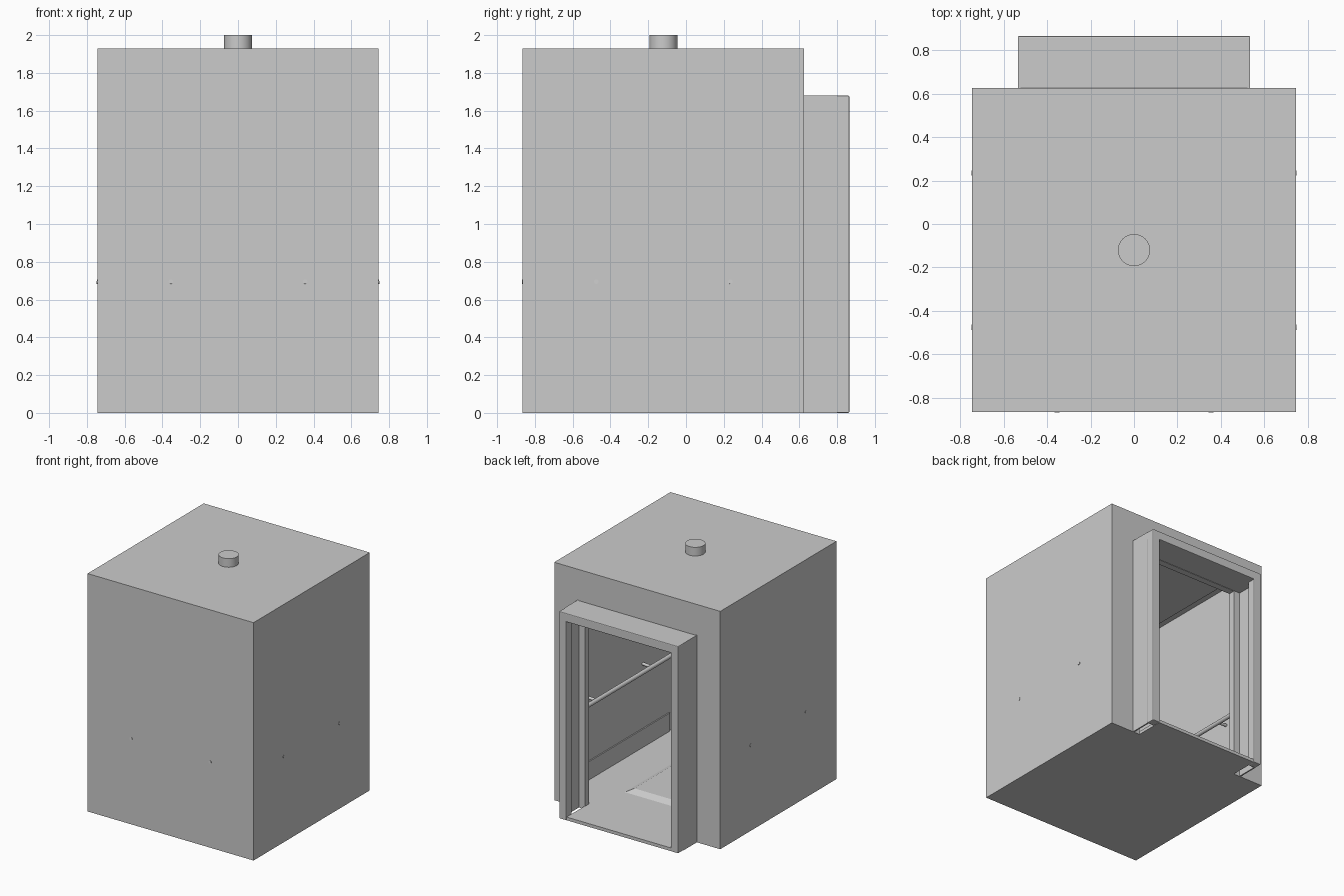
import bpy
import math
from mathutils import Vector, Matrix

if "Cube" in bpy.data.objects:
    bpy.data.objects.remove(bpy.data.objects["Cube"])

CY = -0.12  # centre of the cabin in y


def box(name, lo, hi, bevel=0.0):
    lo, hi = Vector(lo), Vector(hi)
    bpy.ops.mesh.primitive_cube_add(size=1)
    ob = bpy.context.object
    ob.name = name
    ob.data.transform(Matrix.Translation((lo + hi) / 2) @ Matrix.Diagonal((*(hi - lo), 1)))
    if bevel:
        mod = ob.modifiers.new("bevel", "BEVEL")
        mod.width = bevel
        mod.segments = 2
    return ob


def rod(name, a, b, r, verts=20):
    a, b = Vector(a), Vector(b)
    bpy.ops.mesh.primitive_cylinder_add(vertices=verts, radius=r, depth=(b - a).length)
    ob = bpy.context.object
    ob.name = name
    ob.data.transform(Matrix.Translation((a + b) / 2) @ (b - a).to_track_quat("Z", "Y").to_matrix().to_4x4())
    bpy.ops.object.shade_smooth_by_angle(angle=math.radians(40))
    return ob


def cut(target, cutter):
    mod = target.modifiers.new("cut", "BOOLEAN")
    mod.operation = "DIFFERENCE"
    mod.solver = "EXACT"
    mod.object = cutter
    bpy.context.view_layer.objects.active = target
    bpy.ops.object.modifier_apply(modifier=mod.name)
    bpy.data.objects.remove(cutter)


# Hollow cabin with a doorway through the back wall
cabin = box("cabin_shell", (-.745, -.865, 0), (.745, .625, 1.93))
cut(cabin, box("cavity_cutter", (-.72, -.84, .022), (.72, .57, 1.9)))
cut(cabin, box("doorway_cutter", (-.47, .5, .022), (.47, .7, 1.61)))

# Roof vent
rod("roof_vent", (0, CY, 1.925), (0, CY, 2.0), .074, 32)

# Door surround: front lip, hollow side pockets, lintel and sill
for side, s in (("left", -1), ("right", 1)):
    def span(a, b):
        return sorted((s * a, s * b))
    x0, x1 = span(.47, .535)
    box(side + "_door_lip", (x0, .795, 0), (x1, .865, 1.68), .006)
    x0, x1 = span(.523, .535)
    box(side + "_pocket_panel", (x0, .625, 0), (x1, .8, 1.68))
box("door_lintel", (-.535, .625, 1.61), (.535, .865, 1.68), .006)
box("door_sill", (-.47, .625, 0), (.47, .86, .026))

# Raised floor plate with sloping edges
bpy.ops.mesh.primitive_cone_add(vertices=4, radius1=.375 * math.sqrt(2), radius2=.322 * math.sqrt(2),
                                depth=.026)
plate = bpy.context.object
plate.name = "floor_plate"
plate.data.transform(Matrix.Translation((0, CY, .034)) @ Matrix.Rotation(math.pi / 4, 4, "Z"))

# Ceiling panel
box("ceiling_panel", (-.66, -.78, 1.885), (.66, .51, 1.902))

# Skirting and handrail on three walls, each built for the right wall and turned
for wall, angle in (("right", 0), ("front", -90), ("left", 180)):
    turn = Matrix.Translation((0, CY, 0)) @ Matrix.Rotation(math.radians(angle), 4, "Z")
    parts = [box(wall + "_skirting", (.71, -.69, .02), (.722, .69, .17)),
             rod(wall + "_handrail", (.64, -.625, .688), (.64, .625, .688), .017)]
    for n, y in enumerate((-.355, .355)):
        parts.append(rod(f"{wall}_rail_bracket_{n + 1}", (.64, y, .688), (.748, y, .695), .012, 16))
    for ob in parts:
        ob.data.transform(turn)
